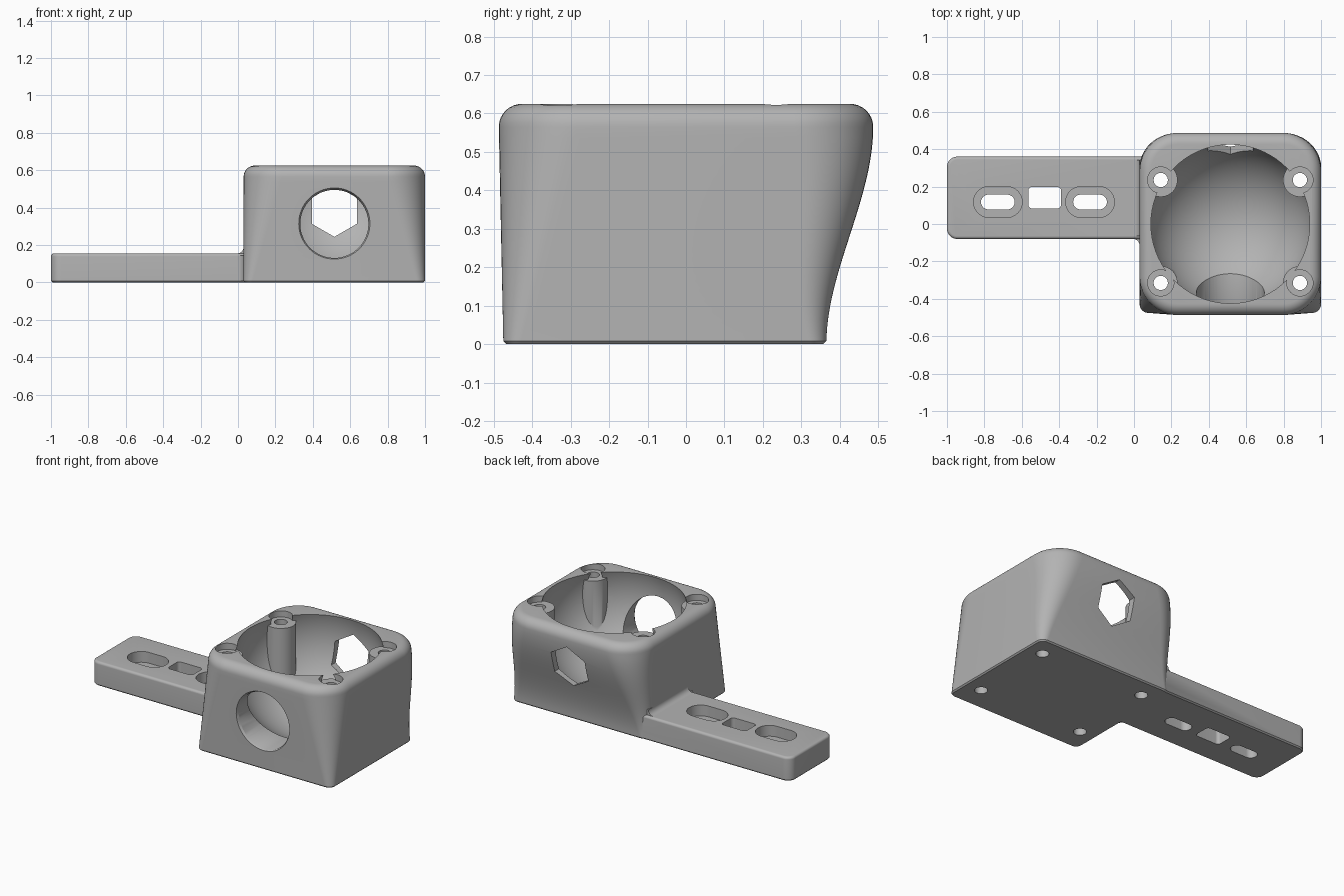
import bpy, bmesh, math
from mathutils import Matrix

cube = bpy.data.objects.get("Cube")
if cube:
    bpy.data.objects.remove(cube)

grey = bpy.data.materials.new("plain grey")
grey.use_nodes = True
grey.diffuse_color = (0.45, 0.45, 0.45, 1)
grey.node_tree.nodes["Principled BSDF"].inputs["Base Color"].default_value = grey.diffuse_color

CX, TOP, ARM_TOP = 0.515, 0.625, 0.155


def finish(bm, name):
    bmesh.ops.recalc_face_normals(bm, faces=bm.faces)
    mesh = bpy.data.meshes.new(name)
    bm.to_mesh(mesh)
    bm.free()
    mesh.materials.append(grey)
    ob = bpy.data.objects.new(name, mesh)
    bpy.context.collection.objects.link(ob)
    return ob


def rounded_rect(x0, x1, y0, y1, radii, seg=12):
    """Outline points; radii run right-back, left-back, left-front, right-front."""
    pts = []
    for k, (sx, sy) in enumerate([(1, 1), (-1, 1), (-1, -1), (1, -1)]):
        r = radii[k]
        cx = x1 - r if sx > 0 else x0 + r
        cy = y1 - r if sy > 0 else y0 + r
        for i in range(seg + 1):
            a = math.pi / 2 * (k + i / seg)
            pts.append((cx + r * math.cos(a), cy + r * math.sin(a)))
    return pts


def loft(name, rings):
    """Skin a stack of (z, outline) rings and cap both ends."""
    bm = bmesh.new()
    loops = [[bm.verts.new((x, y, z)) for x, y in pts] for z, pts in rings]
    n = len(loops[0])
    for a, b in zip(loops, loops[1:]):
        for i in range(n):
            j = (i + 1) % n
            bm.faces.new((a[i], a[j], b[j], b[i]))
    bm.faces.new(loops[0][::-1])
    bm.faces.new(loops[-1])
    return finish(bm, name)


def prism(name, x0, x1, y0, y1, r, z0, z1):
    outline = rounded_rect(x0, x1, y0, y1, [r] * 4)
    return loft(name, [(z0, outline), (z1, outline)])


def cylinder(name, loc, r, depth, sides=48, along_y=False, r2=None):
    bm = bmesh.new()
    mat = Matrix.Translation(loc)
    if along_y:
        mat = mat @ Matrix.Rotation(math.pi / 2, 4, 'X')
    bmesh.ops.create_cone(bm, cap_ends=True, segments=sides, radius1=r,
                          radius2=r if r2 is None else r2, depth=depth, matrix=mat)
    return finish(bm, name)


def combine(target, tool, op):
    mod = target.modifiers.new("combine", 'BOOLEAN')
    mod.operation, mod.solver, mod.object = op, 'EXACT', tool
    bpy.context.view_layer.objects.active = target
    bpy.ops.object.modifier_apply(modifier=mod.name)
    bpy.data.objects.remove(tool)


# Housing: corners open from tight to wide and the back swells outward
def housing_ring(z, inset=0.0):
    t = min(z / 0.565, 1)
    s = t * t * (3 - 2 * t)
    r = 0.045 + 0.16 * t - inset
    return z, rounded_rect(0.03 + inset, 1 - inset, -0.475 - 0.012 * t + inset,
                           0.365 + 0.122 * s - inset, [r] * 4)


rings = [housing_ring(0, 0.008)]
rings += [housing_ring(0.008 + 0.557 * i / 20) for i in range(21)]
for i in range(1, 9):
    a = math.pi / 2 * i / 8
    rings.append(housing_ring(TOP - 0.06 + 0.06 * math.sin(a), 0.06 * (1 - math.cos(a))))
bracket = loft("mounting_bracket", rings)


# Arm with rounded free end and softened top edge
def arm_ring(z, inset):
    r = 0.055 - inset
    return z, rounded_rect(-1 + inset, 0.2, -0.08 + inset, 0.36 - inset,
                           [0.001, r, r, 0.001])


arm_rings = [arm_ring(0, 0.008), arm_ring(0.008, 0)]
for i in range(7):
    a = math.pi / 2 * i / 6
    arm_rings.append(arm_ring(ARM_TOP - 0.016 + 0.016 * math.sin(a), 0.016 * (1 - math.cos(a))))
combine(bracket, loft("arm", arm_rings), 'UNION')


# Concave fillets where the arm meets the housing
def cove(name, r, matrix, length):
    """Concave corner strip: corner at the origin, legs along -x and +y, swept along z."""
    outline = [(0.02, -0.02), (0.02, r)]
    for i in range(9):
        a = math.pi / 2 * i / 8
        outline.append((-r + r * math.cos(a), r - r * math.sin(a)))
    outline.append((-r, -0.02))
    ob = loft(name, [(0, outline), (length, outline)])
    ob.data.transform(matrix)
    return ob


upright = Matrix.Translation((0.03, 0.342, ARM_TOP)) @ Matrix.Rotation(math.pi / 2, 4, 'X')
combine(bracket, cove("top_fillet", 0.035, upright, 0.405), 'UNION')
flipped = Matrix.Translation((0.03, -0.08, ARM_TOP - 0.012)) @ Matrix.Rotation(math.pi, 4, 'X')
combine(bracket, cove("side_fillet", 0.035, flipped, ARM_TOP - 0.02), 'UNION')

# Spherical bowl, kept clear of the four screw bosses
bm = bmesh.new()
bmesh.ops.create_uvsphere(bm, u_segments=72, v_segments=48, radius=0.446,
                          matrix=Matrix.Translation((CX, 0, 0.489)))
bowl = finish(bm, "bowl_cutter")
screws = [(CX + side * 0.372, y) for side in (-1, 1) for y in (0.235, -0.315)]
FLOOR = TOP - 0.04
for x, y in screws:
    combine(bowl, cylinder("boss", (x, y, FLOOR - 0.5), 0.09, 1), 'DIFFERENCE')
combine(bracket, bowl, 'DIFFERENCE')

# Counterbored screw holes
for x, y in screws:
    combine(bracket, cylinder("head_cutter", (x, y, FLOOR + 0.1), 0.07, 0.2), 'DIFFERENCE')
    combine(bracket, cylinder("hole_cutter", (x, y, 0.3), 0.038, 1), 'DIFFERENCE')

# Round front opening with a chamfer, hexagonal rear opening
combine(bracket, cylinder("front_cutter", (CX, -0.4, 0.313), 0.182, 0.36, 64, True), 'DIFFERENCE')
combine(bracket, cylinder("chamfer_cutter", (CX, -0.485, 0.313), 0.182, 0.04, 64, True, 0.202),
        'DIFFERENCE')
hexagon = cylinder("hex_cutter", (0, 0, 0), 0.139, 0.4, 6)
hexagon.data.transform(Matrix.Translation((CX, 0.42, 0.383))
                       @ Matrix.Rotation(math.pi / 2, 4, 'X')
                       @ Matrix.Rotation(math.pi / 6 if abs(hexagon.data.vertices[0].co.y) < 0.01
                                         else 0, 4, 'Z'))
combine(bracket, hexagon, 'DIFFERENCE')

# Arm slots: two recessed obrounds and a window between them
for x in (-0.728, -0.235):
    combine(bracket, prism("recess_cutter", x - 0.13, x + 0.13, 0.035, 0.2, 0.0824, 0.085, 0.3),
            'DIFFERENCE')
    combine(bracket, prism("slot_cutter", x - 0.09, x + 0.09, 0.078, 0.157, 0.0394, -0.1, 0.3),
            'DIFFERENCE')
combine(bracket, prism("window_cutter", -0.565, -0.39, 0.083, 0.198, 0.02, -0.1, 0.3), 'DIFFERENCE')

# Smooth shading with crisp edges
bpy.ops.object.select_all(action='DESELECT')
bracket.select_set(True)
bpy.context.view_layer.objects.active = bracket
bpy.ops.object.shade_smooth_by_angle(angle=math.radians(30))
